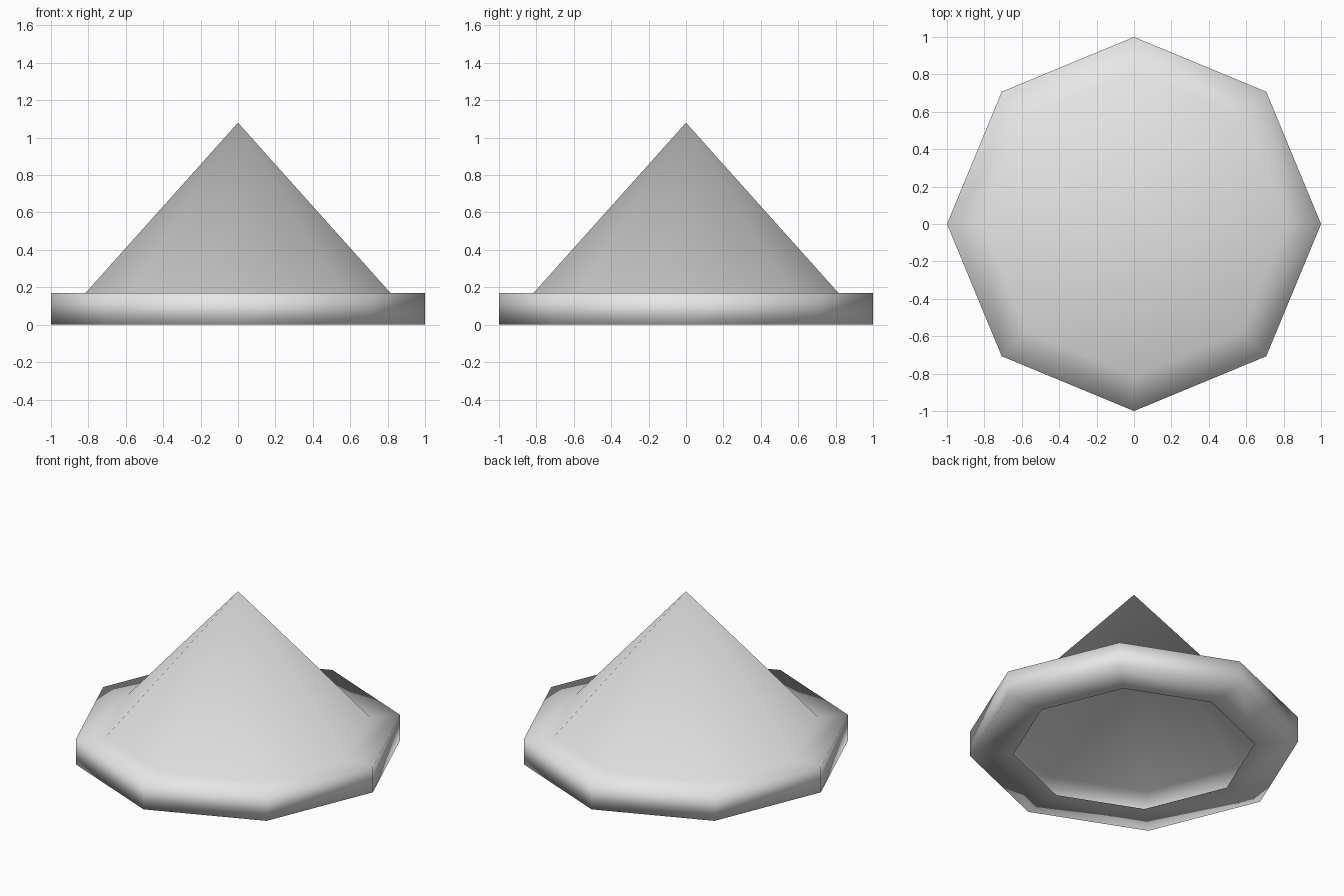
import bpy
import bmesh
from math import cos, sin, tau

cube = bpy.data.objects.get("Cube")
if cube:
    bpy.data.objects.remove(cube, do_unlink=True)

SIDES = 8
APEX_HEIGHT = 1.08
# Radius and height: crown base, brim top edge, brim bottom edge, head opening
PROFILE = [(0.815, 0.17), (1.0, 0.17), (1.0, 0.0), (0.735, 0.0)]

# Plain grey felt
felt = bpy.data.materials.new("grey_felt")
felt.use_nodes = True
colour = (0.8, 0.8, 0.8, 1.0)
felt.diffuse_color = colour
felt.node_tree.nodes["Principled BSDF"].inputs["Base Color"].default_value = colour


def ring(bm, radius, height):
    angles = [tau * i / SIDES for i in range(SIDES)]
    return [bm.verts.new((radius * cos(a), radius * sin(a), height)) for a in angles]


bm = bmesh.new()
apex = bm.verts.new((0, 0, APEX_HEIGHT))
rings = [ring(bm, r, z) for r, z in PROFILE]

for i in range(SIDES):
    j = (i + 1) % SIDES
    # Pointed crown
    bm.faces.new((apex, rings[0][i], rings[0][j]))
    # Thick brim, left open underneath
    for upper, lower in zip(rings, rings[1:]):
        bm.faces.new((upper[i], lower[i], lower[j], upper[j]))

# One continuous, fully smooth shell
for face in bm.faces:
    face.smooth = True

mesh = bpy.data.meshes.new("pointed_hat")
bm.to_mesh(mesh)
bm.free()
mesh.materials.append(felt)
hat = bpy.data.objects.new("pointed_hat", mesh)
bpy.context.collection.objects.link(hat)
